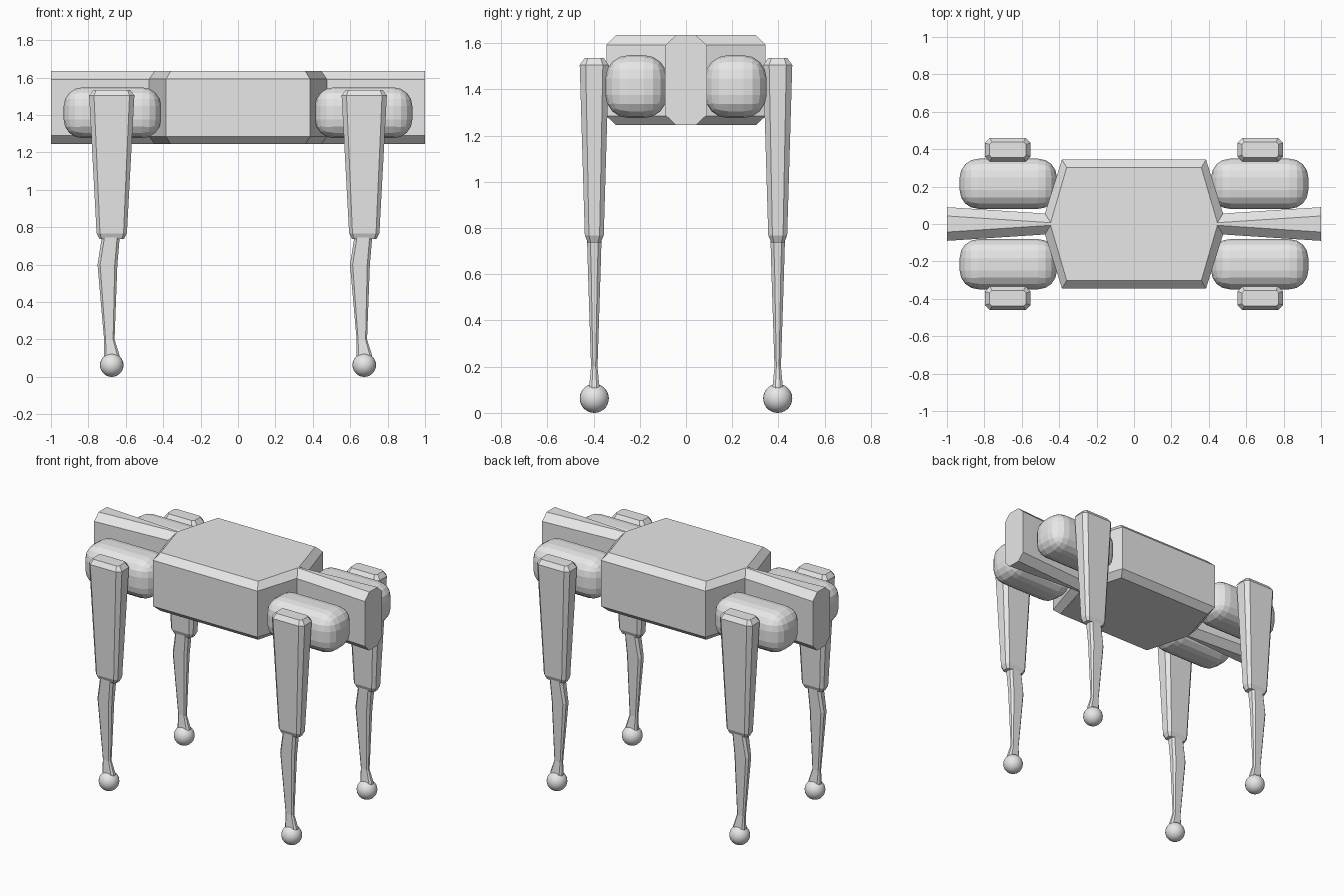
import bpy, bmesh
from mathutils import Vector

if "Cube" in bpy.data.objects:
    bpy.data.objects.remove(bpy.data.objects["Cube"])

grey = bpy.data.materials.new("light grey")
grey.diffuse_color = (0.8, 0.8, 0.8, 1)
grey.use_nodes = True
grey.node_tree.nodes["Principled BSDF"].inputs["Base Color"].default_value = grey.diffuse_color


def finish(name, bm, smooth=False):
    bmesh.ops.recalc_face_normals(bm, faces=bm.faces)
    for f in bm.faces:
        f.smooth = smooth
    me = bpy.data.meshes.new(name)
    bm.to_mesh(me)
    bm.free()
    me.materials.append(grey)
    ob = bpy.data.objects.new(name, me)
    bpy.context.collection.objects.link(ob)
    return ob


def loft(name, rings):
    """Skin a closed solid through rings of equal point count."""
    bm = bmesh.new()
    loops = [[bm.verts.new(p) for p in r] for r in rings]
    n = len(loops[0])
    for a, b in zip(loops, loops[1:]):
        for i in range(n):
            j = (i + 1) % n
            bm.faces.new((a[i], a[j], b[j], b[i]))
    bm.faces.new(loops[0])
    bm.faces.new(loops[-1])
    return finish(name, bm)


def octagon(hx, hy, c, d=None):
    """Rectangle with cut corners."""
    d = c if d is None else d
    return [(hx, -hy + d), (hx, hy - d), (hx - c, hy), (-hx + c, hy),
            (-hx, hy - d), (-hx, -hy + d), (-hx + c, -hy), (hx - c, -hy)]


# Body: eight-sided plan with chamfered top and bottom
def plan(x, y, tip_x, tip_y, z):
    return [(x, -y, z), (tip_x, -tip_y, z), (tip_x, tip_y, z), (x, y, z),
            (-x, y, z), (-tip_x, tip_y, z), (-tip_x, -tip_y, z), (-x, -y, z)]


wide, inset = (0.385, 0.345, 0.475, 0.06), (0.36, 0.302, 0.445, 0.01)
loft("body", [plan(*inset, 1.245), plan(*wide, 1.285),
              plan(*wide, 1.592), plan(*inset, 1.635)])

# Spine beams widening towards both ends
for side, label in ((-1, "left"), (1, "right")):
    rings = []
    for x, hw in ((0.43, 0.053), (1.0, 0.09)):
        rings.append([(side * x, y, 1.44 + z)
                      for y, z in octagon(hw, 0.195, 0.047, 0.045)])
    loft("spine_" + label, rings)


# Legs: (z, x offset, half width, half depth, chamfer)
THIGH = [(0.738, 0, 0.066, 0.028, 0.012), (0.768, 0, 0.081, 0.041, 0.018),
         (1.505, 0, 0.121, 0.063, 0.026), (1.535, 0, 0.098, 0.042, 0.014)]
SHIN = [(0.08, 0, 0.043, 0.022, 0.012), (0.115, 0, 0.042, 0.022, 0.012),
        (0.2, -0.013, 0.028, 0.014, 0.008), (0.6, -0.023, 0.053, 0.027, 0.014),
        (0.74, -0.006, 0.048, 0.031, 0.014), (0.8, 0, 0.045, 0.031, 0.014)]


def limb(name, cx, cy, sections):
    loft(name, [[(cx + dx + x, cy + y, z) for x, y in octagon(hx, hy, c)]
                for z, dx, hx, hy, c in sections])


for sx, xn in ((-1, "left"), (1, "right")):
    for sy, yn in ((-1, "front"), (1, "back")):
        tag = yn + "_" + xn
        lx, ly = sx * 0.675, sy * 0.397
        limb("upper_leg_" + tag, lx, ly, THIGH)
        limb("lower_leg_" + tag, lx, ly, SHIN)

        # Ball foot
        bm = bmesh.new()
        bmesh.ops.create_uvsphere(bm, u_segments=24, v_segments=14, radius=0.063)
        bmesh.ops.translate(bm, verts=bm.verts, vec=(lx, ly, 0.063))
        finish("foot_" + tag, bm, smooth=True)

        # Rounded hip housing
        bm = bmesh.new()
        bmesh.ops.create_cube(bm, size=1)
        bmesh.ops.scale(bm, verts=bm.verts, vec=(0.52, 0.268, 0.272))
        bmesh.ops.bevel(bm, geom=bm.edges[:], offset=0.1, segments=4,
                        profile=0.5, affect='EDGES')
        bmesh.ops.translate(bm, verts=bm.verts,
                            vec=Vector((sx * 0.672, sy * 0.215, 1.412)))
        finish("hip_" + tag, bm)
